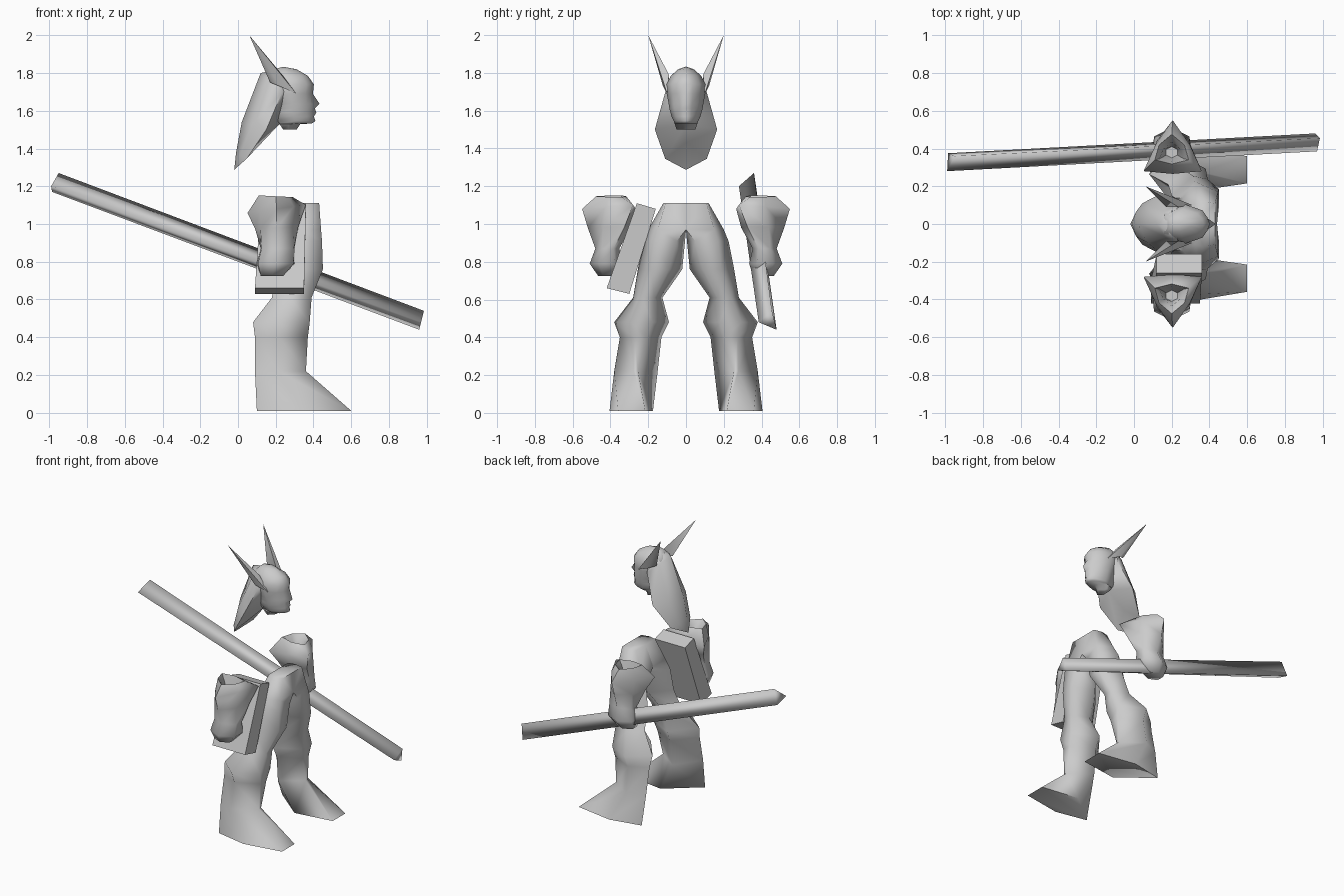
import bpy, bmesh, math

cube = bpy.data.objects.get("Cube")
if cube:
    bpy.data.objects.remove(cube, do_unlink=True)

grey = bpy.data.materials.new("plain_grey")
grey.use_nodes = True
grey.diffuse_color = (0.6, 0.6, 0.6, 1)
grey.node_tree.nodes["Principled BSDF"].inputs["Base Color"].default_value = (0.6, 0.6, 0.6, 1)


def loft(name, rings, angle=60, mirror=False):
    """Skin a list of equal point rings; a one-point ring makes a tip."""
    bm = bmesh.new()
    loops = [[bm.verts.new(p) for p in ring] for ring in rings]
    for a, b in zip(loops, loops[1:]):
        for i in range(len(a)):
            j = (i + 1) % len(a)
            if len(b) == 1:
                bm.faces.new((a[i], a[j], b[0]))
            else:
                bm.faces.new((a[i], a[j], b[j], b[i]))
    bm.faces.new(loops[0][::-1])
    if len(loops[-1]) > 2:
        bm.faces.new(loops[-1])
    # Point every face outwards
    if bm.calc_volume(signed=True) < 0:
        bmesh.ops.reverse_faces(bm, faces=bm.faces)
    me = bpy.data.meshes.new(name)
    bm.to_mesh(me)
    bm.free()
    me.materials.append(grey)
    ob = bpy.data.objects.new(name, me)
    bpy.context.collection.objects.link(ob)
    bpy.ops.object.select_all(action="DESELECT")
    ob.select_set(True)
    bpy.context.view_layer.objects.active = ob
    bpy.ops.object.shade_smooth_by_angle(angle=math.radians(angle))
    if mirror:
        mod = ob.modifiers.new("mirror", "MIRROR")
        mod.use_axis = (False, True, False)


# Legs with flared boots: z, back x, front x, inner y, outer y,
# inner and outer front taper, sideways shift of the heel edge
def leg_ring(z, xb, xf, yi, yo, ti, to, heel):
    mid, w, xm = (yi + yo) / 2, (yo - yi) / 2, xb + (xf - xb) * 0.45
    inner_x = xb if ti == 1 else xm
    return [(xb, mid + w * heel, z), (inner_x, yi, z), (xf, mid - w * ti, z),
            (xf, mid + w * to, z), (xm, yo, z)]


legs = [(0.01, .10, .60, .175, .405, .65, .6, .6), (.22, .09, .36, .15, .38, .1, .1, .5),
        (.40, .09, .37, .13, .35, .3, .3, .4), (.48, .08, .38, .09, .38, .4, .4, .2),
        (.61, .18, .39, .125, .28, .45, .45, .1), (.76, .20, .45, .02, .255, .4, .4, .1),
        (.91, .22, .445, .005, .225, .6, .5, .2), (.97, .26, .44, 0, .20, 1, .5, .4),
        (1.11, .32, .43, 0, .12, 1, .8, .8)]
loft("legs", [leg_ring(*r) for r in legs], 75, mirror=True)


# Cupped forearms ending in fists:
# z, centre x, centre y, half x, half y, roundness, forward slope
def arm_ring(z, cx, cy, hx, hy, point, slope, side):
    pts = []
    for k in range(6):
        a = math.radians(90 + 60 * k)
        r = 1 if k % 2 == 0 else point
        dx = hx * r * math.cos(a) / .87
        pts.append((cx + dx, side * (cy + hy * r * math.sin(a)), z + slope * dx))
    return pts


arm = [(.98, .20, .38, .03, .03, 1, 0), (1.10, .20, .375, .065, .06, .7, 0),
       (1.147, .20, .385, .09, .09, .75, -.05), (1.08, .205, .37, .155, .18, .58, .14),
       (.98, .205, .39, .115, .13, .75, .05), (.87, .21, .415, .09, .065, .95, 0),
       (.79, .20, .42, .10, .09, .95, 0), (.725, .18, .41, .06, .055, 1, 0)]
for side, label in ((1, "left"), (-1, "right")):
    loft(label + "_arm", [arm_ring(*r, side) for r in arm], 75)

# Long three-sided staff held in the left fist
loft("staff", [[(-.985, .375, 1.17), (-.95, .36, 1.27), (-.99, .28, 1.20)],
               [(.96, .48, .44), (.985, .455, .54), (.97, .385, .48)]], 130)


# Slanted hip plate on the right side
def plate_ring(xa, xb, yo, zo, yi, zi):
    return [(xa, yo, zo), (xb, yo, zo), (xb, yi, zi), (xa, yi, zi)]


loft("hip_plate", [plate_ring(.09, .35, -.42, .66, -.30, .63),
                   plate_ring(.12, .36, -.26, 1.11, -.16, 1.08)], 30)


# Face and skull: z, centre front x, cheek front x, half width, back x
def head_ring(z, xf, xc, w, xb):
    xm = xb + (xc - xb) * .5
    half = [(xc, w * .35), (xc - .025, w * .7), (xm, w), (xb, w * .6)]
    return ([(xf, 0, z)] + [(x, y, z) for x, y in half]
            + [(x, -y, z) for x, y in reversed(half)])


face = [(1.50, .31, .30, .05, .24), (1.53, .33, .32, .06, .22), (1.532, .39, .38, .06, .22),
        (1.545, .41, .395, .065, .21), (1.57, .402, .39, .077, .2),
        (1.59, .415, .39, .082, .2), (1.612, .408, .39, .088, .2),
        (1.637, .432, .387, .092, .19), (1.69, .397, .382, .102, .17),
        (1.74, .402, .388, .103, .16), (1.785, .37, .36, .08, .16),
        (1.82, .31, .30, .04, .19)]
loft("head", [head_ring(*r) for r in face] + [[(.24, 0, 1.833)]], 80)


# Swept back hair: back, side and front of each section
def hair_ring(xb, zb, xs, ys, zs, xf, zf):
    bx, bz = xb * .6 + xs * .4, zb * .6 + zs * .4
    return [(xb, 0, zb), (bx, ys * .6, bz), (xs, ys, zs), (xf, 0, zf),
            (xs, -ys, zs), (bx, -ys * .6, bz)]


hair = [(.17, 1.81, .22, .085, 1.77, .27, 1.815), (.12, 1.80, .23, .112, 1.69, .30, 1.75),
        (.02, 1.54, .15, .165, 1.50, .22, 1.53), (-.01, 1.38, .045, .11, 1.345, .08, 1.43)]
loft("hair", [hair_ring(*r) for r in hair] + [[(-.02, 0, 1.287)]], 70)

# Pair of pointed horns
loft("horns", [[(.17, .09, 1.75), (.22, .122, 1.73), (.31, .10, 1.69), (.235, .09, 1.79)],
               [(.06, .2, 2.0)]], 75, mirror=True)
